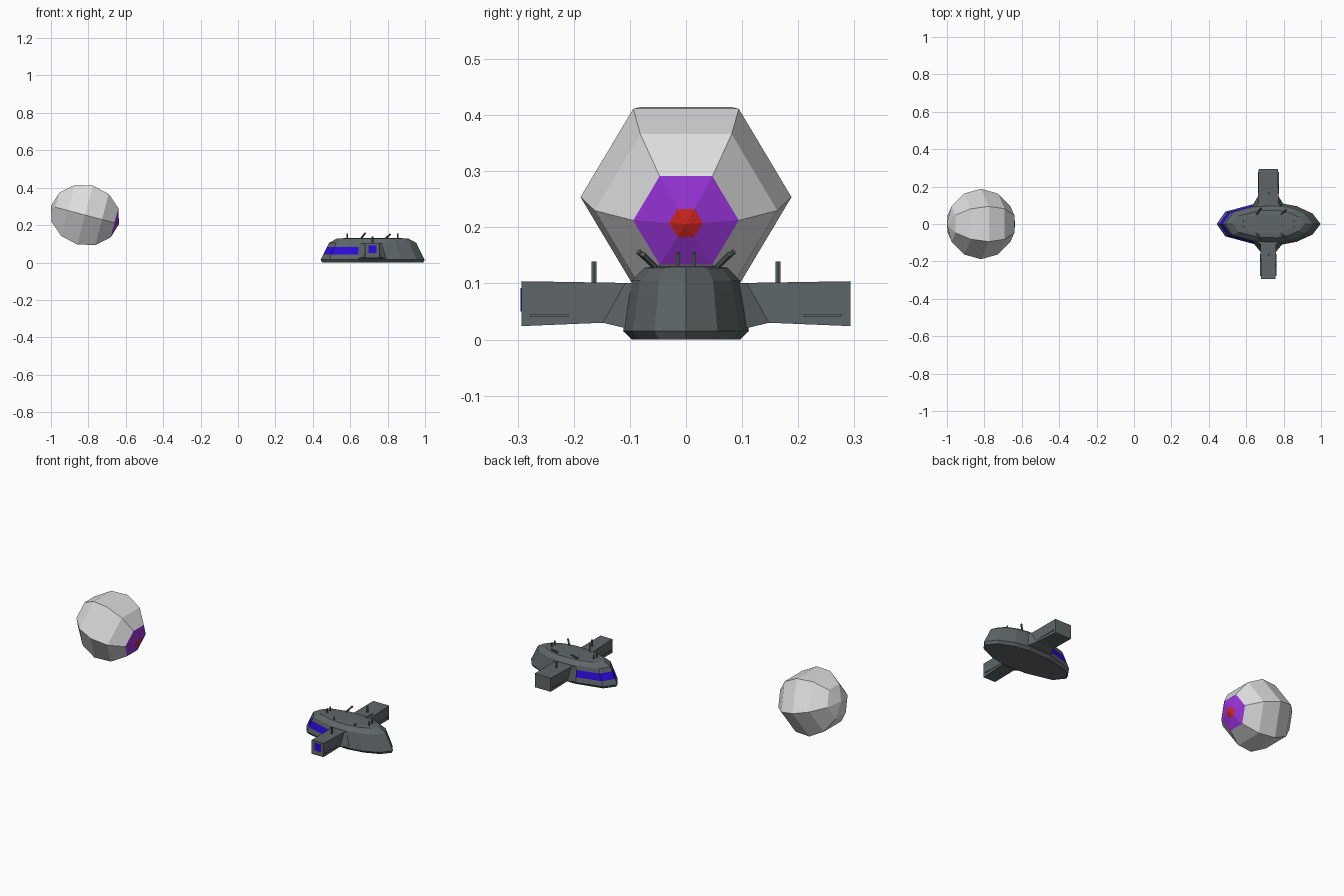
import bpy, bmesh, math
from mathutils import Vector, Matrix

if "Cube" in bpy.data.objects:
    bpy.data.objects.remove(bpy.data.objects["Cube"])


def material(name, rgb):
    m = bpy.data.materials.new(name)
    m.diffuse_color = (*rgb, 1)
    m.use_nodes = True
    m.node_tree.nodes["Principled BSDF"].inputs["Base Color"].default_value = m.diffuse_color
    return m


WHITE = material("pale grey", (0.72, 0.72, 0.72))
PURPLE = material("purple", (0.33, 0.035, 0.72))
RED = material("red", (0.65, 0.02, 0.015))
GREY = material("slate grey", (0.115, 0.135, 0.14))
BLUE = material("blue", (0.025, 0.003, 0.72))


def loft(name, rings, mats, rule=None, matrix=None):
    """Skin closed rings of points, cap both ends, colour faces by rule."""
    bm = bmesh.new()
    loops = [[bm.verts.new(p) for p in ring] for ring in rings]
    n = len(loops[0])
    for k, (a, b) in enumerate(zip(loops, loops[1:])):
        for i in range(n):
            j = (i + 1) % n
            f = bm.faces.new((a[i], a[j], b[j], b[i]))
            if rule:
                f.material_index = rule(k, f.calc_center_median())
    for k, loop in ((-1, loops[0]), (len(loops), loops[-1])):
        f = bm.faces.new(loop)
        if rule:
            f.material_index = rule(k, f.calc_center_median())
    bmesh.ops.recalc_face_normals(bm, faces=bm.faces)
    if matrix:
        bm.transform(matrix)
    me = bpy.data.meshes.new(name)
    bm.to_mesh(me)
    bm.free()
    for m in mats:
        me.materials.append(m)
    ob = bpy.data.objects.new(name, me)
    bpy.context.collection.objects.link(ob)
    return ob


# Eyeball: six-sided sphere looking along +x, tipped slightly down
R = 0.188
stations = [(R * math.cos(math.radians(a)), R * math.sin(math.radians(a)))
            for a in (180, 150, 120, 90, 60, 30)]
stations += [(0.180, 0.030), (R, 0.001)]
stations[0] = (-R, 0.001)
eye_rings = [[(x, r * math.cos(math.radians(60 * i)), r * math.sin(math.radians(60 * i)))
              for i in range(6)] for x, r in stations]
loft("eyeball", eye_rings, [WHITE, PURPLE, RED],
     lambda k, c: 2 if k >= 6 else 1 if k == 5 else 0,
     Matrix.Translation((-0.818, 0, 0.254)) @ Matrix.Rotation(math.radians(14.8), 4, 'Y'))

# Hull: pointed plan shrunk level by level, blue window strip around the bow
CX = 0.72
half = [(-0.278, 0), (-0.232, 0.066), (-0.075, 0.108), (0.06, 0.112), (0.15, 0.095),
        (0.235, 0.056), (0.278, 0)]
plan = half + [(x, -y) for x, y in half[-2:0:-1]]
levels = [(0, 0.97, 0.86), (0.015, 1, 1), (0.043, 0.95, 0.96), (0.082, 0.88, 0.9),
          (0.105, 0.84, 0.86), (0.128, 0.69, 0.66), (0.131, 0.5, 0.45)]
hull_rings = [[(CX + x * sx, y * sy, z) for x, y in plan] for z, sx, sy in levels]
loft("hull", hull_rings, [GREY, BLUE], lambda k, c: 1 if k == 2 and c.x < 0.62 else 0)


def section(y_top, y_bot, hw, z0, z1, side):
    return [(CX - 0.002 - hw, side * y_bot, z0), (CX - 0.002 + hw, side * y_bot, z0),
            (CX - 0.002 + hw, side * y_top, z1), (CX - 0.002 - hw, side * y_top, z1)]


def box(name, lo, hi, mat):
    rings = [[(lo[0], lo[1], z), (hi[0], lo[1], z), (hi[0], hi[1], z), (lo[0], hi[1], z)]
             for z in (lo[2], hi[2])]
    return loft(name, rings, [mat])


# Side arms with flared roots and thin side slots
for label, s, w in (("front", -1, 0.038), ("back", 1, 0.051)):
    loft(label + "_arm",
         [section(0.07, 0.09, 0.09, 0.016, 0.1, s),
          section(0.108, 0.148, w + 0.004, 0.03, 0.101, s),
          section(0.293, 0.293, w, 0.024, 0.104, s)], [GREY])
    for e in (-1, 1):
        x = CX - 0.002 + e * (w + 0.002)
        ys = sorted((s * 0.16, s * 0.278))
        box(label + "_arm_slot", (x - 0.003, ys[0], 0.041), (x + 0.003, ys[1], 0.046), GREY)

# Blue window on the front arm end
box("arm_window", (0.698, -0.295, 0.05), (0.74, -0.292, 0.092), BLUE)


# Gun barrels and masts
def rod(name, a, b, r=0.005):
    a, b = Vector(a), Vector(b)
    d = b - a
    m = Matrix.Translation(a) @ d.to_track_quat('Z', 'Y').to_matrix().to_4x4()
    rings = [[(r * math.cos(math.pi * i / 3), r * math.sin(math.pi * i / 3), z)
              for i in range(6)] for z in (0, d.length)]
    loft(name, rings, [GREY], matrix=m)


for s in (-1, 1):
    rod("arm_mast", (0.72, s * 0.164, 0.09), (0.72, s * 0.164, 0.139))
    rod("bow_gun", (0.585, s * 0.014, 0.125), (0.585, s * 0.014, 0.155), 0.004)
    rod("stern_gun", (0.855, s * 0.014, 0.125), (0.855, s * 0.014, 0.154), 0.004)
    rod("side_gun", (0.655, s * 0.05, 0.125), (0.68, s * 0.085, 0.157))
    rod("aft_side_gun", (0.785, s * 0.05, 0.125), (0.815, s * 0.077, 0.152))
